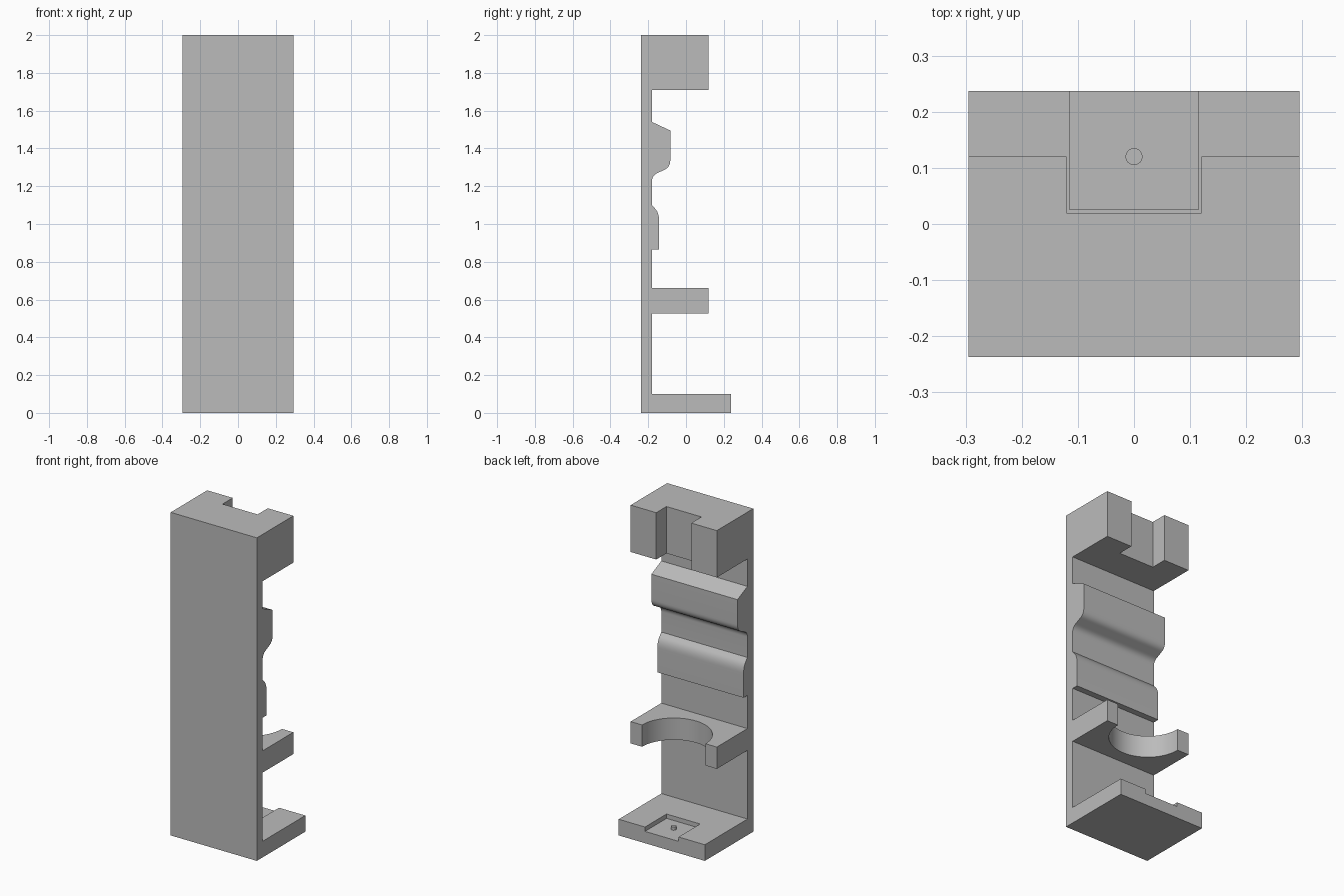
import bpy, bmesh, math
from mathutils import Vector

cube = bpy.data.objects.get("Cube")
if cube:
    bpy.data.objects.remove(cube, do_unlink=True)

grey = bpy.data.materials.new("plain grey")
grey.use_nodes = True
grey.diffuse_color = (0.5, 0.5, 0.5, 1)
grey.node_tree.nodes["Principled BSDF"].inputs["Base Color"].default_value = (0.5, 0.5, 0.5, 1)

HALF_WIDTH = 0.295
BACK = 0.237     # rear limit of the base
FACE = -0.18     # rear face of the upright plate
SHELF = 0.12     # rear limit of the shelf and top block


def prism(name, outline, start, travel):
    """Extrude a closed outline of 3D points along a vector."""
    bm = bmesh.new()
    face = bm.faces.new([bm.verts.new(Vector(p) + Vector(start)) for p in outline])
    grown = bmesh.ops.extrude_face_region(bm, geom=[face])["geom"]
    bmesh.ops.translate(bm, vec=travel,
                        verts=[v for v in grown if isinstance(v, bmesh.types.BMVert)])
    bmesh.ops.recalc_face_normals(bm, faces=bm.faces)
    mesh = bpy.data.meshes.new(name)
    bm.to_mesh(mesh)
    bm.free()
    mesh.materials.append(grey)
    obj = bpy.data.objects.new(name, mesh)
    bpy.context.collection.objects.link(obj)
    return obj


def box(name, x, y0, y1, z0, z1):
    return prism(name, [(-x, y0, 0), (x, y0, 0), (x, y1, 0), (-x, y1, 0)],
                 (0, 0, z0), (0, 0, z1 - z0))


def disc(name, radius, y, z0, z1, sides):
    ring = [(radius * math.cos(2 * math.pi * i / sides),
             y + radius * math.sin(2 * math.pi * i / sides), 0) for i in range(sides)]
    return prism(name, ring, (0, 0, z0), (0, 0, z1 - z0))


def bend(a, corner, b, steps=8):
    """Rounded corner in the side profile."""
    a, corner, b = Vector(a), Vector(corner), Vector(b)
    ts = [i / steps for i in range(steps + 1)]
    return [tuple(a * (1 - t) ** 2 + corner * 2 * t * (1 - t) + b * t * t) for t in ts]


# Side profile: plate, top block, two ribs, shelf and base
profile = [(-BACK, 0), (-BACK, 2), (SHELF, 2), (SHELF, 1.71), (FACE, 1.71),
           (FACE, 1.54), (-0.083, 1.495)]
profile += bend((-0.083, 1.34), (-0.083, 1.30), (-0.115, 1.287))
profile += bend((-0.15, 1.27), (FACE, 1.257), (FACE, 1.225))
profile += [(FACE, 1.10)]
profile += bend((-0.165, 1.083), (-0.142, 1.06), (-0.142, 1.015))
profile += [(-0.142, 0.865), (FACE, 0.865),
            (FACE, 0.66), (SHELF, 0.66), (SHELF, 0.525), (FACE, 0.525),
            (FACE, 0.10), (BACK, 0.10), (BACK, 0)]
body = prism("holder_body", [(0, y, z) for y, z in profile],
             (-HALF_WIDTH, 0, 0), (2 * HALF_WIDTH, 0, 0))

# Slot in the top block, round notch in the shelf, recess in the base
cutters = [box("top_slot", 0.12, 0.02, 0.3, 1.6, 2.1),
           disc("shelf_notch", 0.217, SHELF, 0.45, 0.75, 96),
           box("base_recess", 0.115, 0.026, 0.3, 0.073, 0.2)]
bpy.context.view_layer.objects.active = body
for cutter in cutters:
    cutter.hide_render = True
    cut = body.modifiers.new(cutter.name, 'BOOLEAN')
    cut.operation = 'DIFFERENCE'
    cut.solver = 'EXACT'
    cut.object = cutter
    bpy.ops.object.modifier_apply(modifier=cut.name)
    bpy.data.objects.remove(cutter, do_unlink=True)

# Small locating peg in the recess
peg = disc("locating_peg", 0.015, SHELF, 0.07, 0.093, 32)

for obj in (body, peg):
    bpy.ops.object.select_all(action='DESELECT')
    obj.select_set(True)
    bpy.context.view_layer.objects.active = obj
    bpy.ops.object.shade_smooth_by_angle(angle=math.radians(25))
